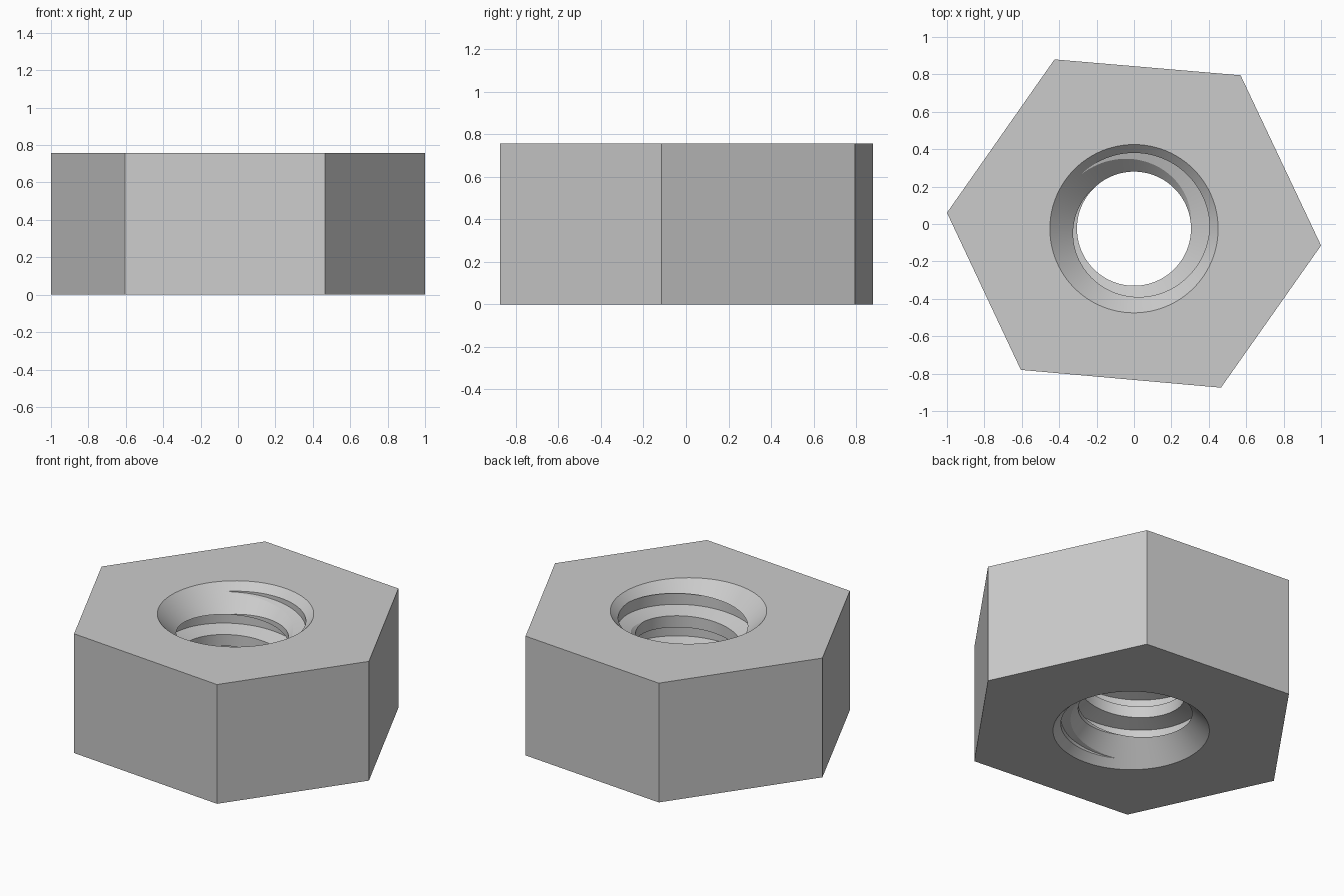
import bpy
import bmesh
from math import cos, sin, pi, radians

cube = bpy.data.objects.get("Cube")
if cube:
    bpy.data.objects.remove(cube, do_unlink=True)

HEIGHT = 0.757
HOLE_Y = -0.025
MINOR, MAJOR, RIM = 0.305, 0.405, 0.45
PITCH = 0.2
START_Z, START_ANGLE = 0.715, radians(140)
SEGMENTS = 96
EPS = 1e-5
HEX = [(1, -0.115), (0.57, 0.795), (-0.425, 0.88),
       (-1, 0.06), (-0.605, -0.78), (0.465, -0.875)]

# Trapezoidal thread: (fraction of pitch, radius)
PROFILE = [(0, MAJOR), (0.366, MAJOR), (0.5, MINOR), (0.866, MINOR), (1, MAJOR)]


def helix_z(angle, turn):
    return START_Z + PITCH * ((angle - START_ANGLE) / (2 * pi) + turn)


def thread_radius(angle, z):
    u = ((z - helix_z(angle, 0)) / PITCH) % 1
    for (u0, r0), (u1, r1) in zip(PROFILE, PROFILE[1:]):
        if u <= u1:
            return r0 + (r1 - r0) * (u - u0) / (u1 - u0)
    return MAJOR


def top_cone(z):
    return RIM - (HEIGHT - z)


def bottom_cone(z):
    return RIM - z


# Unrolled bore: x is the angle, y is the height, rows follow the helix
bm = bmesh.new()
turns = [k + u for k in range(-5, 2) for u, _ in PROFILE[:-1]]
grid = []
for i in range(SEGMENTS + 1):
    a = 2 * pi * i / SEGMENTS
    grid.append([bm.verts.new((a, helix_z(a, t), 0)) for t in turns])
for c0, c1 in zip(grid, grid[1:]):
    for j in range(len(turns) - 1):
        bm.faces.new((c0[j], c1[j], c1[j + 1], c0[j + 1]))

# Trim to the height of the nut
for level, direction in ((0, -1), (HEIGHT, 1)):
    bmesh.ops.bisect_plane(bm, geom=bm.verts[:] + bm.edges[:] + bm.faces[:],
                           dist=EPS, plane_co=(0, level, 0),
                           plane_no=(0, direction, 0), clear_outer=True)

# Cut crisp edges where the chamfers meet the thread
for cone in (top_cone, bottom_cone):
    gap = {v: thread_radius(v.co.x, v.co.y) - cone(v.co.y) for v in bm.verts}
    cut = [v for v, g in gap.items() if abs(g) < EPS]
    for e in bm.edges[:]:
        a, b = e.verts
        ga, gb = gap[a], gap[b]
        if ga * gb < 0 and min(abs(ga), abs(gb)) >= EPS:
            cut.append(bmesh.utils.edge_split(e, a, ga / (ga - gb))[1])
    bmesh.ops.connect_verts(bm, verts=cut)

# Roll the bore up around the hole axis
for v in bm.verts:
    a, z = v.co.x, v.co.y
    r = max(thread_radius(a, z), top_cone(z), bottom_cone(z))
    v.co = (r * cos(a), HOLE_Y + r * sin(a), z)
bmesh.ops.remove_doubles(bm, verts=bm.verts[:], dist=EPS)
bmesh.ops.dissolve_degenerate(bm, edges=bm.edges[:], dist=EPS)

# Hexagonal sides
low = [bm.verts.new((x, y, 0)) for x, y in HEX]
high = [bm.verts.new((x, y, HEIGHT)) for x, y in HEX]
for i in range(len(HEX)):
    j = (i + 1) % len(HEX)
    bm.faces.new((low[i], low[j], high[j], high[i]))

# Top and bottom faces around the hole
for level, up in ((0, -1), (HEIGHT, 1)):
    rim = [e for e in bm.edges if e.is_boundary
           and all(abs(v.co.z - level) < 1e-4 for v in e.verts)]
    bmesh.ops.triangle_fill(bm, use_beauty=True, edges=rim, normal=(0, 0, up))
bmesh.ops.recalc_face_normals(bm, faces=bm.faces[:])

mesh = bpy.data.meshes.new("hex_nut")
bm.to_mesh(mesh)
bm.free()
nut = bpy.data.objects.new("hex_nut", mesh)
bpy.context.collection.objects.link(nut)

# Plain grey metal
grey = bpy.data.materials.new("grey_metal")
grey.use_nodes = True
color = (0.6, 0.6, 0.6, 1)
grey.diffuse_color = color
grey.node_tree.nodes["Principled BSDF"].inputs["Base Color"].default_value = color
mesh.materials.append(grey)

# Smooth bore with sharp thread edges
bpy.ops.object.select_all(action="DESELECT")
nut.select_set(True)
bpy.context.view_layer.objects.active = nut
bpy.ops.object.shade_smooth_by_angle(angle=radians(22))
